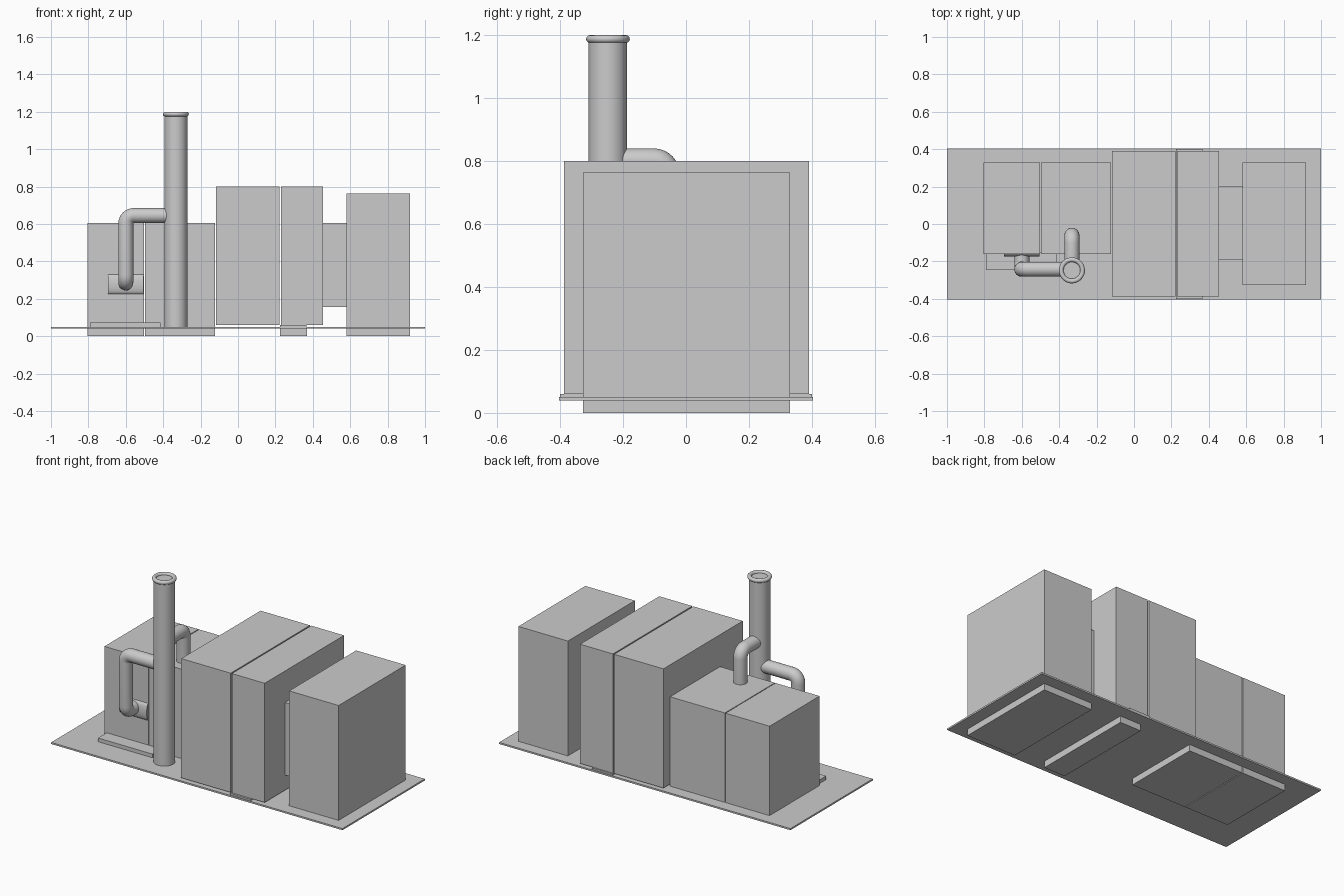
import bpy, bmesh, math
from mathutils import Vector, Matrix

if "Cube" in bpy.data.objects:
    bpy.data.objects.remove(bpy.data.objects["Cube"])


def finish(name, bm, smooth=False):
    bmesh.ops.recalc_face_normals(bm, faces=bm.faces)
    me = bpy.data.meshes.new(name)
    bm.to_mesh(me)
    bm.free()
    ob = bpy.data.objects.new(name, me)
    bpy.context.collection.objects.link(ob)
    if smooth:
        bpy.ops.object.select_all(action='DESELECT')
        ob.select_set(True)
        bpy.context.view_layer.objects.active = ob
        bpy.ops.object.shade_smooth_by_angle(angle=math.radians(35))
    return ob


def box(name, x, y, z):
    bm = bmesh.new()
    bmesh.ops.create_cube(bm, size=1)
    for v in bm.verts:
        v.co = [(a + b) / 2 + c * (b - a) for (a, b), c in zip((x, y, z), v.co)]
    return finish(name, bm)


def lathe(name, profile, x, y, steps=48):
    bm = bmesh.new()
    vs = [bm.verts.new((r, 0, z)) for r, z in profile]
    es = [bm.edges.new(p) for p in zip(vs, vs[1:])]
    bmesh.ops.spin(bm, geom=vs + es, cent=(0, 0, 0), axis=(0, 0, 1),
                   angle=math.tau, steps=steps)
    bmesh.ops.remove_doubles(bm, verts=bm.verts, dist=1e-5)
    bmesh.ops.translate(bm, verts=bm.verts, vec=(x, y, 0))
    return finish(name, bm, True)


def pipe(name, points, radius, bend, sides=32, cuts=8):
    """Sweep a circle along straight runs joined by rounded elbows."""
    pts = [Vector(p) for p in points]
    path = [(pts[0], (pts[1] - pts[0]).normalized())]
    for a, b, c in zip(pts, pts[1:], pts[2:]):
        d1, d2 = (b - a).normalized(), (c - b).normalized()
        centre = b - d1 * bend + d2 * bend
        for i in range(cuts + 1):
            t = math.pi / 2 * i / cuts
            path.append((centre + bend * (d1 * math.sin(t) - d2 * math.cos(t)),
                         d1 * math.cos(t) + d2 * math.sin(t)))
    path.append((pts[-1], (pts[-1] - pts[-2]).normalized()))
    bm = bmesh.new()
    rings, old, side = [], path[0][1], path[0][1].orthogonal().normalized()
    for p, d in path:
        side = old.rotation_difference(d) @ side
        old = d
        up = d.cross(side)
        rings.append([bm.verts.new(p + radius * (side * math.cos(math.tau * k / sides)
                                                 + up * math.sin(math.tau * k / sides)))
                      for k in range(sides)])
    for r, s in zip(rings, rings[1:]):
        for k in range(sides):
            j = (k + 1) % sides
            bm.faces.new((r[k], r[j], s[j], s[k]))
    bm.faces.new(rings[0])
    bm.faces.new(rings[-1])
    return finish(name, bm, True)


# floor plate, thin strip and ledge lying on it
box("floor_plate", (-1, 1), (-0.404, 0.404), (0.04, 0.05))
box("floor_strip", (0.225, 0.365), (-0.4, 0.4), (0.05, 0.06))
box("floor_strip_foot", (0.225, 0.37), (-0.325, 0.325), (0, 0.045))
box("front_ledge", (-0.79, -0.415), (-0.245, -0.15), (0.05, 0.073))

# cabinets
box("cabinet_left_outer", (-0.805, -0.503), (-0.16, 0.33), (0, 0.605))
box("cabinet_left_inner", (-0.498, -0.122), (-0.16, 0.33), (0, 0.605))
box("cabinet_middle_wide", (-0.118, 0.221), (-0.388, 0.39), (0.06, 0.8))
box("cabinet_middle_narrow", (0.229, 0.455), (-0.388, 0.39), (0.06, 0.8))
box("cabinet_right", (0.58, 0.92), (-0.327, 0.33), (0, 0.763))
box("cabinet_connector", (0.45, 0.585), (-0.19, 0.2), (0.155, 0.605))

# chimney with rounded rim around a recessed cap
CX, CY = -0.332, -0.248
lathe("chimney", [(0, 0.05), (0.061, 0.05), (0.061, 1.187), (0, 1.187)], CX, CY)
rim = [(0.057 + 0.0125 * math.cos(math.tau * i / 12),
        1.1875 + 0.0125 * math.sin(math.tau * i / 12)) for i in range(13)]
lathe("chimney_rim", rim, CX, CY)

# exhaust pipes leading into the chimney
pipe("front_exhaust_pipe", [(-0.6, -0.155, 0.285), (-0.6, -0.242, 0.285),
                            (-0.6, -0.242, 0.645), (CX, -0.242, 0.645)], 0.04, 0.042)
pipe("top_exhaust_pipe", [(CX, -0.06, 0.59), (CX, -0.06, 0.8), (CX, CY, 0.8)],
     0.04, 0.042)

# shallow bulged outlet panel behind the front pipe
bm = bmesh.new()
bmesh.ops.create_cone(bm, cap_ends=True, segments=16, radius1=0.053, radius2=0.053,
                      depth=0.19, matrix=Matrix.Rotation(math.pi / 2, 4, 'Y'))
bmesh.ops.scale(bm, verts=bm.verts, vec=(1, 0.28, 1))
bmesh.ops.translate(bm, verts=bm.verts, vec=(-0.6, -0.16, 0.278))
finish("outlet_panel", bm, True)
